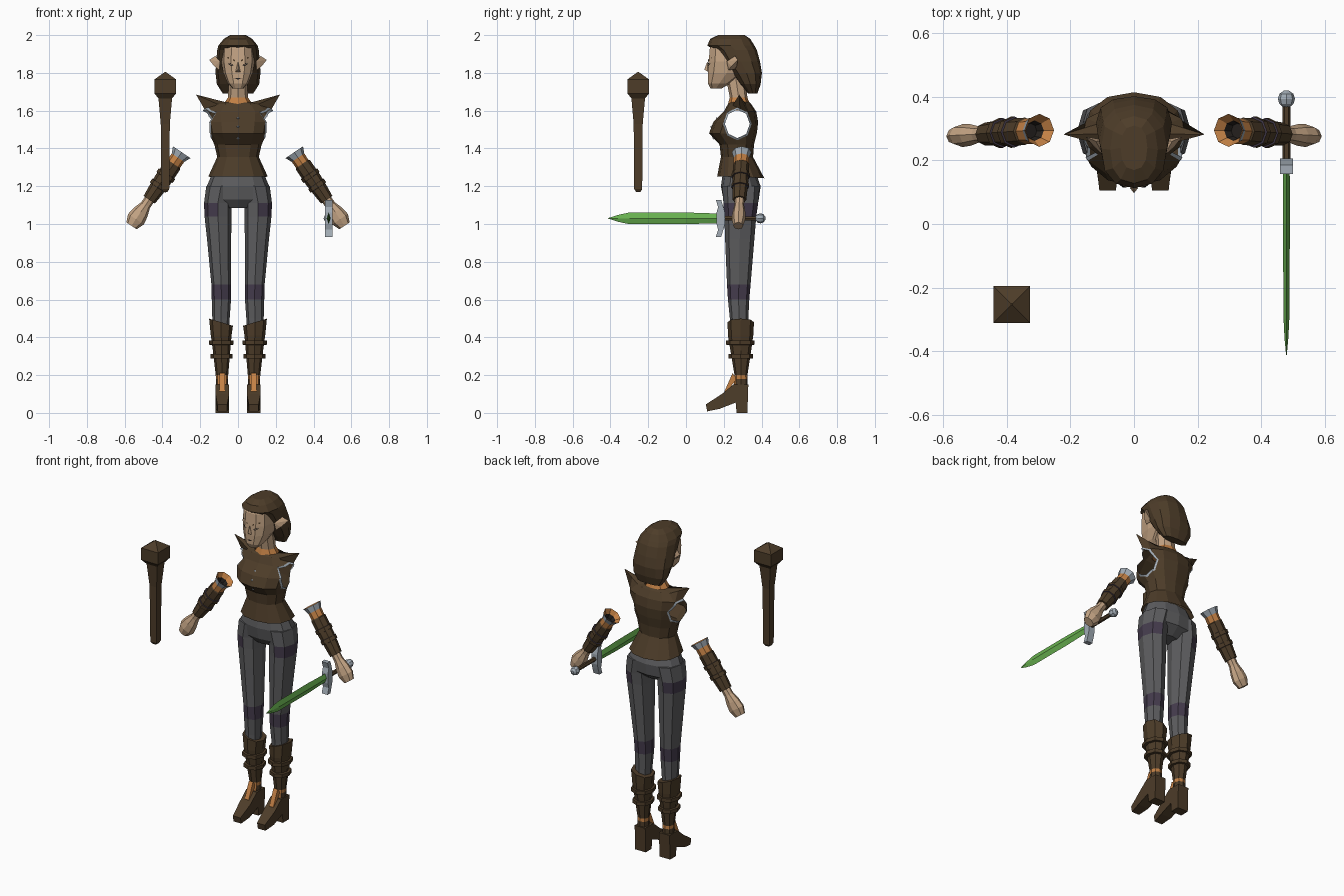
import bpy, bmesh, math
from mathutils import Vector as V

if "Cube" in bpy.data.objects:
    bpy.data.objects.remove(bpy.data.objects["Cube"])

PALETTE = {
    "leather_brown": (.075, .046, .022), "skin": (.55, .37, .23), "trouser_grey": (.11, .11, .115),
    "copper_orange": (.55, .22, .06), "pale_metal": (.36, .41, .46), "dusk_purple": (.06, .045, .075),
    "blade_green": (.14, .44, .08), "dark_line": (.02, .016, .014)}
NAMES = list(PALETTE)
BROWN, SKIN, GREY, ORANGE, METAL, PURPLE, GREEN, DARK = range(8)
for n, c in PALETTE.items():
    bpy.data.materials.new(n).diffuse_color = (*c, 1)


def finish(name, bm):
    bmesh.ops.recalc_face_normals(bm, faces=bm.faces)
    me = bpy.data.meshes.new(name)
    bm.to_mesh(me)
    bm.free()
    for n in NAMES:
        me.materials.append(bpy.data.materials[n])
    ob = bpy.data.objects.new(name, me)
    bpy.context.collection.objects.link(ob)
    return ob


def loft_bm(rings, cols, caps=True, rule=None):
    """Skin rings of points; cols is one colour or one per segment."""
    bm = bmesh.new()
    vs = [[bm.verts.new(p) for p in r] for r in rings]
    n = len(vs[0])
    if isinstance(cols, int):
        cols = [cols] * (len(rings) - 1)
    for a, b, col in zip(vs, vs[1:], cols):
        for i in range(n):
            f = bm.faces.new((a[i], a[(i + 1) % n], b[(i + 1) % n], b[i]))
            m = rule(f.calc_center_median()) if rule else None
            f.material_index = col if m is None else m
    if caps:
        bm.faces.new(vs[0]).material_index = cols[0]
        bm.faces.new(vs[-1]).material_index = cols[-1]
    return bm


def loft(name, rings, cols, caps=True, rule=None):
    return finish(name, loft_bm(rings, cols, caps, rule))


def ring(z, cx, hw, yf, yb, n=8, p=.9):
    """Horizontal rounded ring from front depth yf to back depth yb."""
    def k(v):
        return math.copysign(abs(v) ** p, v) if abs(v) > 1e-6 else 0
    yc, hy = (yf + yb) / 2, (yb - yf) / 2
    return [V((cx + hw * k(math.cos(i * math.tau / n)), yc + hy * k(math.sin(i * math.tau / n)), z))
            for i in range(n)]


def hull(name, pts, col):
    bm = bmesh.new()
    for p in pts:
        bm.verts.new(p)
    bmesh.ops.convex_hull(bm, input=bm.verts)
    for f in bm.faces:
        f.material_index = col
    return finish(name, bm)


# Vest with flared hem, pointed shoulders and cut armholes
rings = [ring(z, 0, hw, yf, yb, 12) for z, hw, yf, yb in (
    (1.24, .157, .165, .415), (1.355, .11, .185, .355), (1.42, .125, .178, .36), (1.48, .153, .122, .375),
    (1.54, .165, .145, .382), (1.595, .17, .2, .372), (1.635, .125, .222, .345), (1.645, .075, .232, .335))]
for p in rings[0]:
    p.z += .012 - .08 * max(0, p.y - .29)
for i, s in ((0, 1), (6, -1)):
    rings[6][i] = V((s * .222, .282, 1.685))
bm = loft_bm(rings, BROWN, caps=False)
hole = V((0, .272, 1.53))
for s in (-1, 1):
    inside = [f for f in bm.faces if s * f.calc_center_median().x > .05 and 1.4 < f.calc_center_median().z < 1.64]
    for i in range(8):
        a = (i + .5) * math.tau / 8
        no = V((0, math.cos(a) / .07, math.sin(a) / .08)).normalized()
        co = hole + V((0, .07 * math.cos(a), .08 * math.sin(a)))
        geom = list({e for f in inside for e in f.edges} | {v for f in inside for v in f.verts}) + inside
        res = bmesh.ops.bisect_plane(bm, geom=geom, plane_co=co, plane_no=no)
        inside = [f for f in res["geom"] if isinstance(f, bmesh.types.BMFace)
                  and (f.calc_center_median() - co).dot(no) < 0]
    bmesh.ops.delete(bm, geom=inside, context='FACES')
    # Pale armhole rim
    edge = [e for e in bm.edges if e.is_boundary and s * e.verts[0].co.x > .08 and 1.4 < e.verts[0].co.z < 1.64]
    new = bmesh.ops.extrude_edge_only(bm, edges=edge)["geom"]
    for g in new:
        if isinstance(g, bmesh.types.BMVert):
            g.co.y += (hole.y - g.co.y) * .13
            g.co.z += (hole.z - g.co.z) * .13
            g.co.x += s * .008
        elif isinstance(g, bmesh.types.BMFace):
            g.material_index = METAL
vest = finish("vest", bm)

# Vest buttons
for z in (1.56, 1.515, 1.455):
    y = vest.ray_cast(V((.001, -1, z)), V((0, 1, 0)))[1].y
    hull("vest_button", [(x, y + d, z + h) for x, d, h in (
        (-.008, 0, 0), (.008, 0, 0), (0, 0, .008), (0, 0, -.008), (0, -.007, 0))], METAL)

# Neck with copper collar
loft("neck", [ring(1.6, 0, .09, .215, .35), ring(1.635, 0, .076, .222, .338), ring(1.67, 0, .053, .232, .325),
              ring(1.78, 0, .048, .21, .315)], [ORANGE, ORANGE, SKIN])

# Head, nose and ears
head = loft("head", [ring(z, 0, hw, yf, yb, 10, .75) for z, hw, yf, yb in (
    (1.718, .03, .128, .19), (1.745, .055, .114, .24), (1.8, .078, .112, .32), (1.86, .088, .116, .34),
    (1.93, .084, .122, .34), (1.965, .06, .14, .3))], SKIN)
hull("nose", [(0, .113, 1.86), (0, .097, 1.818), (-.013, .114, 1.806), (.013, .114, 1.806), (0, .125, 1.83)], SKIN)
for s in (-1, 1):
    hull("ear", [(s * x, y, z) for x, y, z in ((.095, .215, 1.86), (.1, .225, 1.815), (.095, .265, 1.82),
                 (.12, .26, 1.89), (.152, .275, 1.868), (.125, .24, 1.835))], SKIN)


# Painted face details as thin plates hugging the head
def plate(name, pts, col):
    bm = bmesh.new()
    vs = [bm.verts.new((x, head.ray_cast(V((x, -1, z)), V((0, 1, 0)))[1].y - .004, z)) for x, z in pts]
    bm.faces.new(vs).material_index = col
    finish(name, bm)


for s in (-1, 1):
    plate("eye", [(s * .022, 1.84), (s * .036, 1.836), (s * .054, 1.848), (s * .038, 1.852)], DARK)
    plate("eyebrow", [(s * .016, 1.86), (s * .058, 1.878), (s * .056, 1.886), (s * .016, 1.869)], BROWN)
plate("mouth", [(-.02, 1.769), (0, 1.765), (.02, 1.769), (0, 1.774)], DARK)

# Hair
loft("hair", [ring(z, 0, hw, yf, yb, 12, .85) for z, hw, yf, yb in (
    (1.69, .08, .33, .378), (1.74, .112, .285, .395), (1.8, .119, .24, .402), (1.86, .116, .19, .392),
    (1.92, .11, .15, .375), (1.945, .104, .113, .362), (1.98, .075, .128, .34), (2.0, .042, .17, .31))], BROWN)

# Hips
loft("hips", [ring(z, 0, hw, yf, yb, 12) for z, hw, yf, yb in (
    (1.085, .07, .235, .33), (1.13, .168, .198, .385), (1.2, .165, .185, .395), (1.27, .135, .195, .37))], GREY)

LEG = ((1.2, .09, .078, .192, .39), (1.11, .107, .073, .198, .382), (1.04, .106, .071, .203, .372),
       (.92, .1, .064, .207, .362), (.68, .089, .052, .217, .342), (.6, .088, .051, .222, .335),
       (.5, .09, .046, .232, .33), (.42, .09, .04, .235, .33))
BOOT = ((.48, .09, .063, .22, .36), (.41, .089, .055, .222, .356), (.33, .087, .046, .235, .345),
        (.2, .085, .033, .257, .325), (.18, .085, .032, .257, .326), (.09, .083, .032, .25, .326))
FOOT = ((.105, .045), (.112, .008), (.18, .022), (.263, .055), (.268, 0), (.325, 0), (.33, .15), (.25, .15), (.19, .1))

for s in (-1, 1):
    # Trouser leg with knee band and outer thigh patch
    loft("trouser_leg", [ring(z, s * cx, hw, a, b) for z, cx, hw, a, b in LEG],
         [GREY] * 4 + [PURPLE] + [GREY] * 2,
         rule=lambda c: PURPLE if 1.04 < c.z < 1.1 and abs(c.x) > .12 else None)
    # Boot shaft with slanted cuff, copper ankle ring and front lacing
    rings = [ring(z, s * cx, hw, a, b) for z, cx, hw, a, b in BOOT]
    for p in rings[0]:
        p.z += (p.x * s - .09) * .3
    loft("boot_shaft", rings, [BROWN] * 3 + [ORANGE, BROWN],
         rule=lambda c: ORANGE if c.z < .18 and c.y < .27 else None)
    # Lacing tongue running onto the foot
    hull("boot_tongue", [(s * (.084 + dx), y, z) for dx in (-.014, .014) for y, z in (
        (.246, .21), (.236, .15), (.205, .117), (.205, .1), (.27, .18))], ORANGE)
    for z, hw, a, b in ((.372, .065, .212, .362), (.3, .058, .224, .354)):
        loft("boot_strap", [ring(z + dz, s * .088, hw - i, a + i, b - i) for dz, i in (
            (-.012, .012), (-.011, 0), (.011, 0), (.012, .012))], BROWN)
    # Foot with heel
    loft("boot_foot", [[V((s * .083 + k * (.026 if y < .15 else .036), y, z)) for y, z in FOOT] for k in (-1, 1)],
         BROWN)

    # Forearm, from open cuff to closed hand
    p0, d = V((.298, .295, 1.38)), V((.263, -.018, -.385)).normalized()
    u = V((0, 1, 0))
    v = d.cross(u).normalized()

    def arm_ring(t, rv, ry):
        pts = [p0 + d * t + v * rv * math.cos(i * math.pi / 4) + u * ry * math.sin(i * math.pi / 4) for i in range(8)]
        return [V((s * p.x, p.y, p.z)) for p in pts]
    loft("sleeve", [arm_ring(*a) for a in (
        (.05, .024, .024), (.025, .034, .032), (0, .056, .052), (.035, .04, .041), (.075, .039, .04), (.08, .045, .043),
        (.18, .046, .043), (.25, .041, .039), (.305, .036, .036))], [DARK, ORANGE, METAL, ORANGE] + [BROWN] * 4)
    for t, r in ((.15, .052), (.215, .05)):
        loft("sleeve_strap", [arm_ring(t + dt, r - i, r - .003 - i) for dt, i in (
            (-.013, .012), (-.011, 0), (.011, 0), (.013, .012))], [PURPLE, BROWN, PURPLE])
    loft("hand", [arm_ring(*a) for a in ((.29, .027, .026), (.34, .028, .026), (.385, .043, .034),
                                         (.43, .05, .036), (.472, .033, .026))], SKIN)

# Sword: blade, guard, grip and pommel
SX, SZ = .48, 1.03


def along_y(y, rx, rz, n=4):
    return [V((SX + rx * math.cos(i * math.tau / n), y, SZ + rz * math.sin(i * math.tau / n))) for i in range(n)]


loft("sword_blade", [along_y(*a) for a in ((.18, .01, .026), (.12, .011, .027), (0, .011, .031), (-.3, .009, .031),
                                           (-.36, .006, .018), (-.413, .001, .001))], GREEN)
loft("sword_guard", [[V((SX + a * .02, y + b * h, z)) for a, b in ((-1, -1), (1, -1), (1, 1), (-1, 1))]
                     for z, y, h in ((.932, .172, .014), (.97, .184, .014), (1.0, .184, .022), (1.06, .184, .022),
                                     (1.09, .184, .014), (1.128, .172, .014))], METAL)
loft("sword_grip", [along_y(.19, .013, .013, 6), along_y(.38, .012, .012, 6)], BROWN)
loft("sword_pommel", [along_y(y, r, r, 8) for y, r in ((.368, .01), (.378, .022), (.394, .027), (.41, .022),
                                                      (.42, .008))], METAL)

# Club
loft("club", [[V((-.385 + a * h, -.253 + b * h, z)) for a, b in ((-1, -1), (1, -1), (1, 1), (-1, 1))]
              for z, h in ((1.17, .012), (1.185, .021), (1.53, .024), (1.665, .036), (1.692, .058), (1.765, .058),
                           (1.805, .002))], BROWN)

for m in bpy.data.materials:
    if m.users and not m.is_grease_pencil:
        m.use_nodes = True
        m.node_tree.nodes["Principled BSDF"].inputs["Base Color"].default_value = m.diffuse_color
